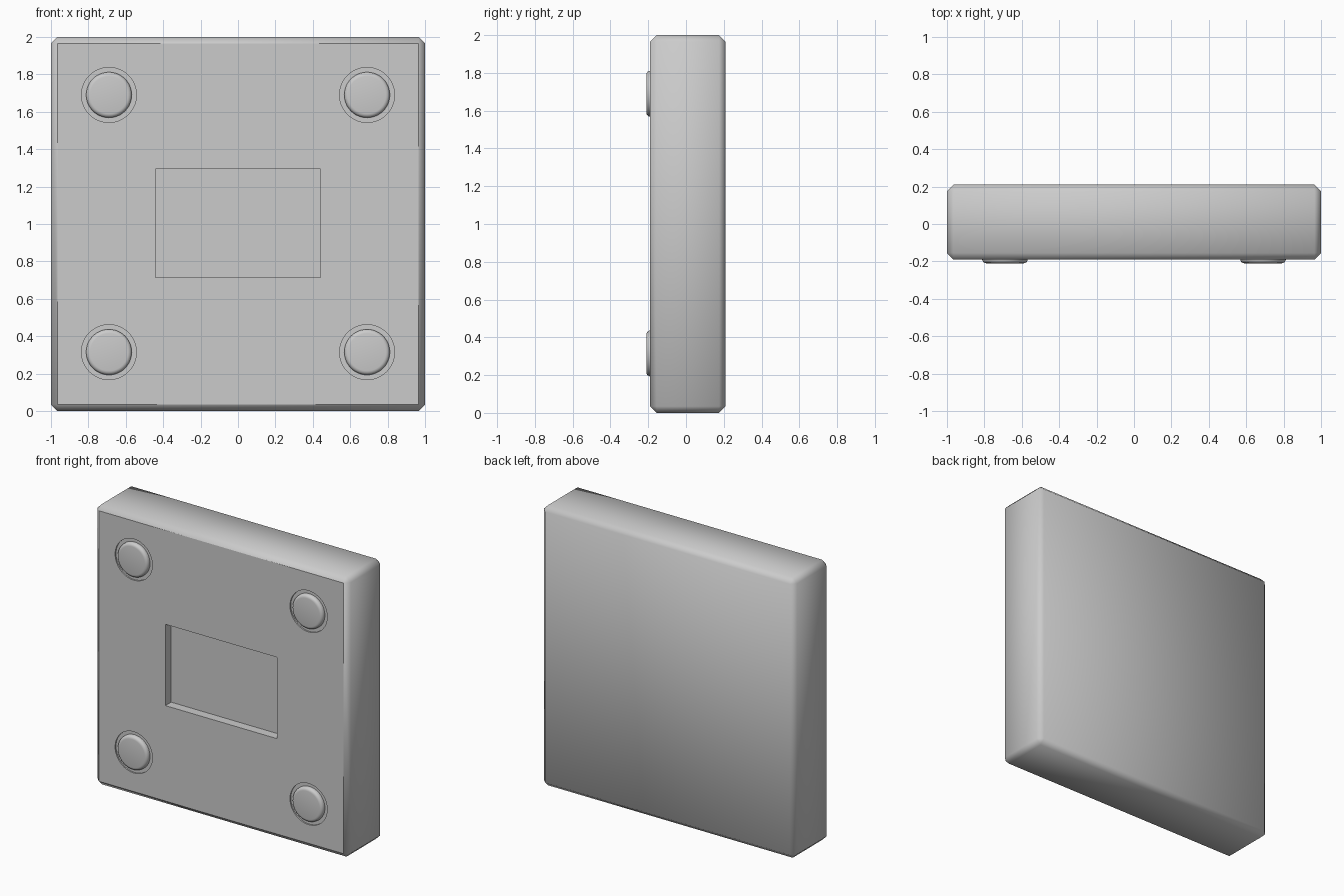
import bpy
import bmesh
from math import radians
from mathutils import Matrix, Vector

cube = bpy.data.objects.get("Cube")
if cube:
    bpy.data.objects.remove(cube, do_unlink=True)

FRONT, BACK = -0.19, 0.21
SOCKET_FLOOR = FRONT + 0.01
CHAMFER = 0.035


def make_object(name, bm):
    mesh = bpy.data.meshes.new(name)
    bm.to_mesh(mesh)
    bm.free()
    obj = bpy.data.objects.new(name, mesh)
    bpy.context.collection.objects.link(obj)
    return obj


def box(bm, size, centre):
    bmesh.ops.create_cube(bm, size=1, matrix=Matrix.Translation(centre) @ Matrix.Diagonal((*size, 1)))


def disc(bm, radius, y_front, y_back, x, z):
    place = Matrix.Translation((x, (y_front + y_back) / 2, z)) @ Matrix.Rotation(radians(90), 4, "X")
    bmesh.ops.create_cone(bm, cap_ends=True, segments=48, radius1=radius, radius2=radius,
                          depth=y_back - y_front, matrix=place)


# Chamfered body: softly shaded shell around a flat front panel
bm = bmesh.new()
box(bm, (2, BACK - FRONT, 2), (0, (FRONT + BACK) / 2, 1))
bmesh.ops.bevel(bm, geom=bm.edges[:], offset=CHAMFER, segments=1, affect="EDGES")
bm.normal_update()
for face in bm.faces:
    face.smooth = face.normal.y > -0.99
body = make_object("body", bm)

# Cutters for the central recess and the four foot sockets
corners = [(x, z) for x in (-0.69, 0.69) for z in (0.315, 1.69)]
bm = bmesh.new()
box(bm, (0.88, 0.13, 0.58), (0, FRONT, 1.005))
for x, z in corners:
    disc(bm, 0.147, FRONT - 0.05, SOCKET_FLOOR, x, z)
cutter = make_object("recess_cutter", bm)
cutter.hide_render = True

cut = body.modifiers.new("recesses", "BOOLEAN")
cut.operation = "DIFFERENCE"
cut.solver = "EXACT"
cut.object = cutter
bpy.context.view_layer.objects.active = body
bpy.ops.object.modifier_apply(modifier=cut.name)
bpy.data.objects.remove(cutter, do_unlink=True)

# Round feet with a softened front rim
for i, (x, z) in enumerate(corners, 1):
    bm = bmesh.new()
    disc(bm, 0.122, BACK * -1, SOCKET_FLOOR + 0.01, x, z)
    rim = [e for e in bm.edges if all(v.co.y < FRONT for v in e.verts)]
    bmesh.ops.bevel(bm, geom=rim, offset=0.022, segments=4, profile=0.5, affect="EDGES")
    foot = make_object(f"foot_{i}", bm)
    bpy.ops.object.select_all(action="DESELECT")
    foot.select_set(True)
    bpy.context.view_layer.objects.active = foot
    bpy.ops.object.shade_smooth_by_angle(angle=radians(40))
